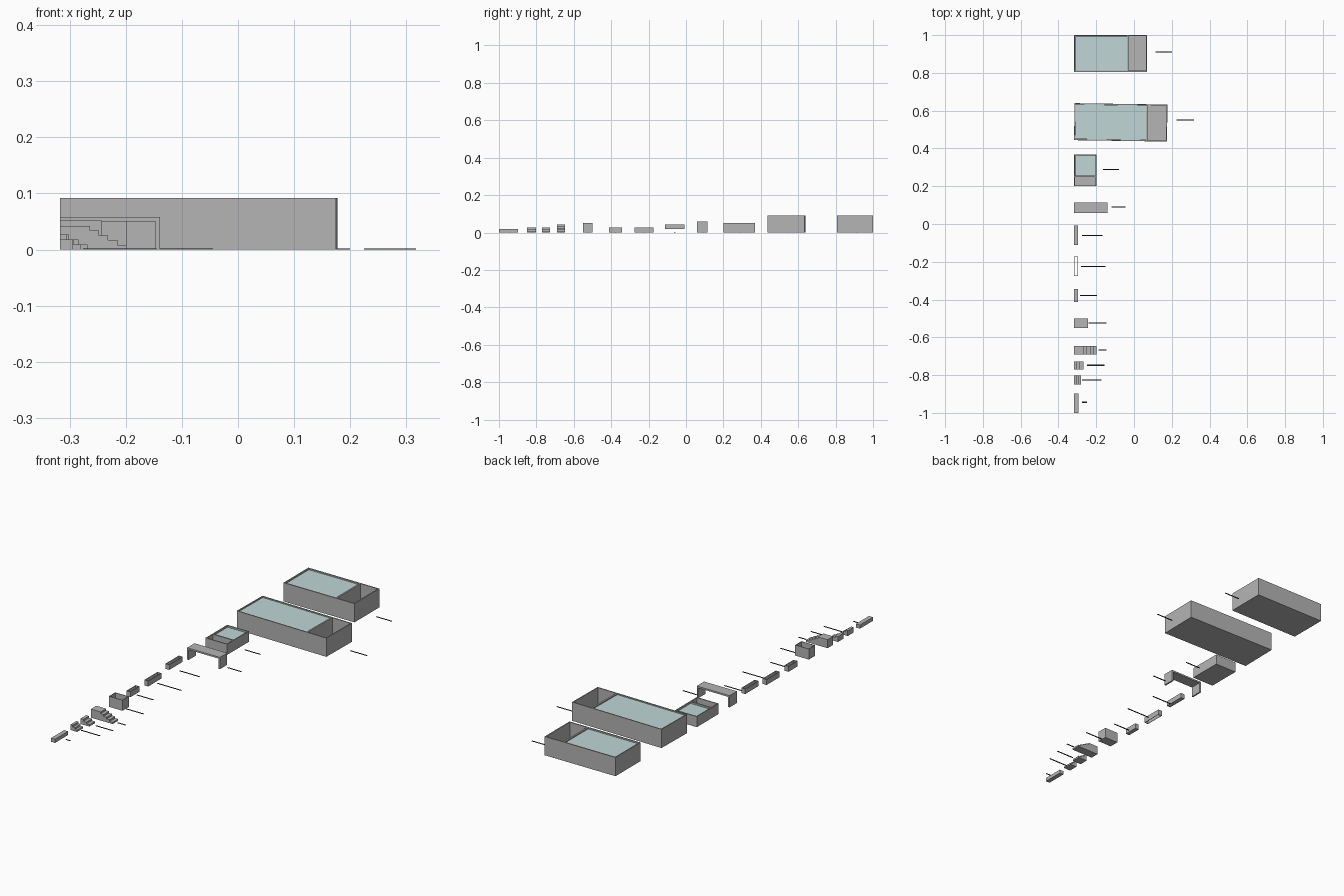
import bpy, bmesh, math
from mathutils import Vector, Matrix

old = bpy.data.objects.get("Cube")
if old:
    bpy.data.objects.remove(old, do_unlink=True)


def material(name, rgb):
    mat = bpy.data.materials.new(name)
    mat.use_nodes = True
    mat.diffuse_color = (*rgb, 1)
    mat.node_tree.nodes["Principled BSDF"].inputs["Base Color"].default_value = (*rgb, 1)
    return mat


GREY = material("concrete_grey", (0.46, 0.46, 0.46))
WATER = material("pale_water", (0.53, 0.67, 0.67))
DARK = material("label_dark", (0.03, 0.03, 0.03))
LEFT = -0.317      # every part lines up on this side


def finish(bm, name, mat):
    bmesh.ops.recalc_face_normals(bm, faces=bm.faces)
    mesh = bpy.data.meshes.new(name)
    bm.to_mesh(mesh)
    bm.free()
    mesh.materials.append(mat)
    obj = bpy.data.objects.new(name, mesh)
    bpy.context.collection.objects.link(obj)
    return obj


def block(x, y, z):
    """Cube spanning the given (low, high) ranges."""
    bm = bmesh.new()
    bmesh.ops.create_cube(bm, size=1)
    for v in bm.verts:
        v.co = [r[0] if c < 0 else r[1] for c, r in zip(v.co, (x, y, z))]
    return bm


def box(name, x, y, z, mat=GREY):
    return finish(block(x, y, z), name, mat)


def facing(bm, sign):
    bm.normal_update()
    return [f for f in bm.faces if f.normal.z * sign > 0.9]


def basin(name, x, y, z, wall, floor, divider=None, axis=0):
    """Open box; an optional divider range splits it along an axis."""
    bm = block(x, y, z)
    top = facing(bm, 1)
    bmesh.ops.inset_region(bm, faces=top, thickness=wall)
    cells = top
    if divider:
        normal = Vector((axis == 0, axis == 1, 0))
        for cut in divider:
            geom = set(cells)
            for f in cells:
                geom.update(f.edges, f.verts)
            res = bmesh.ops.bisect_plane(bm, geom=list(geom), plane_co=normal * cut, plane_no=normal)
            cells = [g for g in res["geom"] if isinstance(g, bmesh.types.BMFace)]
        cells = [f for f in cells
                 if not divider[0] < f.calc_center_median()[axis] < divider[1]]
    res = bmesh.ops.extrude_discrete_faces(bm, faces=cells)
    for f in res["faces"]:
        for v in f.verts:
            v.co.z = z[0] + floor
    return finish(bm, name, GREY)


def frame(name, x, y, z, wall):
    """Four walls with neither floor nor lid."""
    bm = block(x, y, z)
    caps = facing(bm, 1) + facing(bm, -1)
    bmesh.ops.inset_individual(bm, faces=caps, thickness=wall)
    rims = [e for f in caps for e in f.edges]
    bmesh.ops.delete(bm, geom=caps, context='FACES_ONLY')
    bmesh.ops.bridge_loops(bm, edges=rims)
    return finish(bm, name, GREY)


def prism(name, outline, y):
    """Front outline (x, z) pushed through the y range."""
    bm = bmesh.new()
    face = bm.faces.new([bm.verts.new((px, y[0], pz)) for px, pz in outline])
    res = bmesh.ops.extrude_face_region(bm, geom=[face])
    verts = [g for g in res["geom"] if isinstance(g, bmesh.types.BMVert)]
    bmesh.ops.translate(bm, verts=verts, vec=(0, y[1] - y[0], 0))
    return finish(bm, name, GREY)


def stairs(name, y, first, run, rise, count):
    """Solid stairs going down towards +x from a top landing."""
    outline = [(LEFT, 0), (LEFT, rise * count)]
    for i in range(count):
        px = LEFT + first + run * i
        outline += [(px, rise * (count - i)), (px, rise * (count - i - 1))]
    return prism(name, outline, y)


# Large pool with a side tank
basin("pool_shell", (LEFT, 0.069), (0.806, 1.0), (0, 0.092), 0.008, 0.008, (-0.037, -0.029))
box("pool_water", (LEFT + 0.007, -0.036), (0.813, 0.993), (0.07, 0.086), WATER)

# Long pool with an overflow tank, turned very slightly
long_parts = [
    basin("long_pool_shell", (-0.246, 0.246), (-0.098, 0.098), (0, 0.092), 0.007, 0.008, (0.134, 0.142)),
    box("long_pool_water", (-0.24, 0.135), (-0.092, 0.092), (0.07, 0.087), WATER),
]
for part in long_parts:
    part.data.transform(Matrix.Translation((-0.07, 0.538, 0)) @ Matrix.Rotation(math.radians(-0.86), 4, 'Z'))

# Small plunge pool with a tank in front
basin("plunge_pool_shell", (LEFT, -0.199), (0.2, 0.369), (0, 0.052), 0.007, 0.007, (0.25, 0.257), 1)
box("plunge_pool_water", (LEFT + 0.006, -0.205), (0.256, 0.363), (0.03, 0.044), WATER)

# Portal arch
right, top, thick = -0.139, 0.058, 0.008
prism("portal_arch", [(LEFT, 0), (LEFT, top), (right, top), (right, 0),
                      (right - thick, 0), (right - thick, top - thick),
                      (LEFT + thick, top - thick), (LEFT + thick, 0)], (0.058, 0.115))

# Troughs and planter boxes
basin("raised_trough", (LEFT, -0.296), (-0.111, -0.007), (0.019, 0.044), 0.003, 0.003)
frame("open_trough", (LEFT, -0.296), (-0.275, -0.173), (0, 0.027), 0.003)
basin("short_trough", (LEFT, -0.296), (-0.413, -0.343), (0, 0.027), 0.003, 0.003)
basin("planter_box", (LEFT, -0.243), (-0.55, -0.501), (0, 0.052), 0.004, 0.004)

# Steps
stairs("landing_stairs", (-0.69, -0.647), 0.053, 0.0163, 0.0084, 5)
stairs("wide_steps", (-0.771, -0.727), 0.016, 0.0163, 0.0088, 3)
stairs("narrow_steps", (-0.849, -0.803), 0.012, 0.012, 0.0088, 3)

# Low ledge
box("ledge", (LEFT, -0.295), (-1.0, -0.898), (0, 0.018))

# Blank plates on the ground beside each part: start, end, y
plates = [(0.115, 0.2, 0.91), (0.225, 0.317, 0.55), (-0.165, -0.08, 0.288),
          (-0.12, -0.045, 0.09), (-0.275, -0.167, -0.06), (-0.28, -0.15, -0.225),
          (-0.285, -0.195, -0.378), (-0.24, -0.145, -0.525), (-0.187, -0.145, -0.667),
          (-0.25, -0.155, -0.748), (-0.275, -0.172, -0.825), (-0.276, -0.25, -0.944)]
for i, (a, b, y) in enumerate(plates):
    box(f"ground_plate_{i + 1}", (a, b), (y - 0.003, y + 0.003), (0, 0.0015), DARK)
